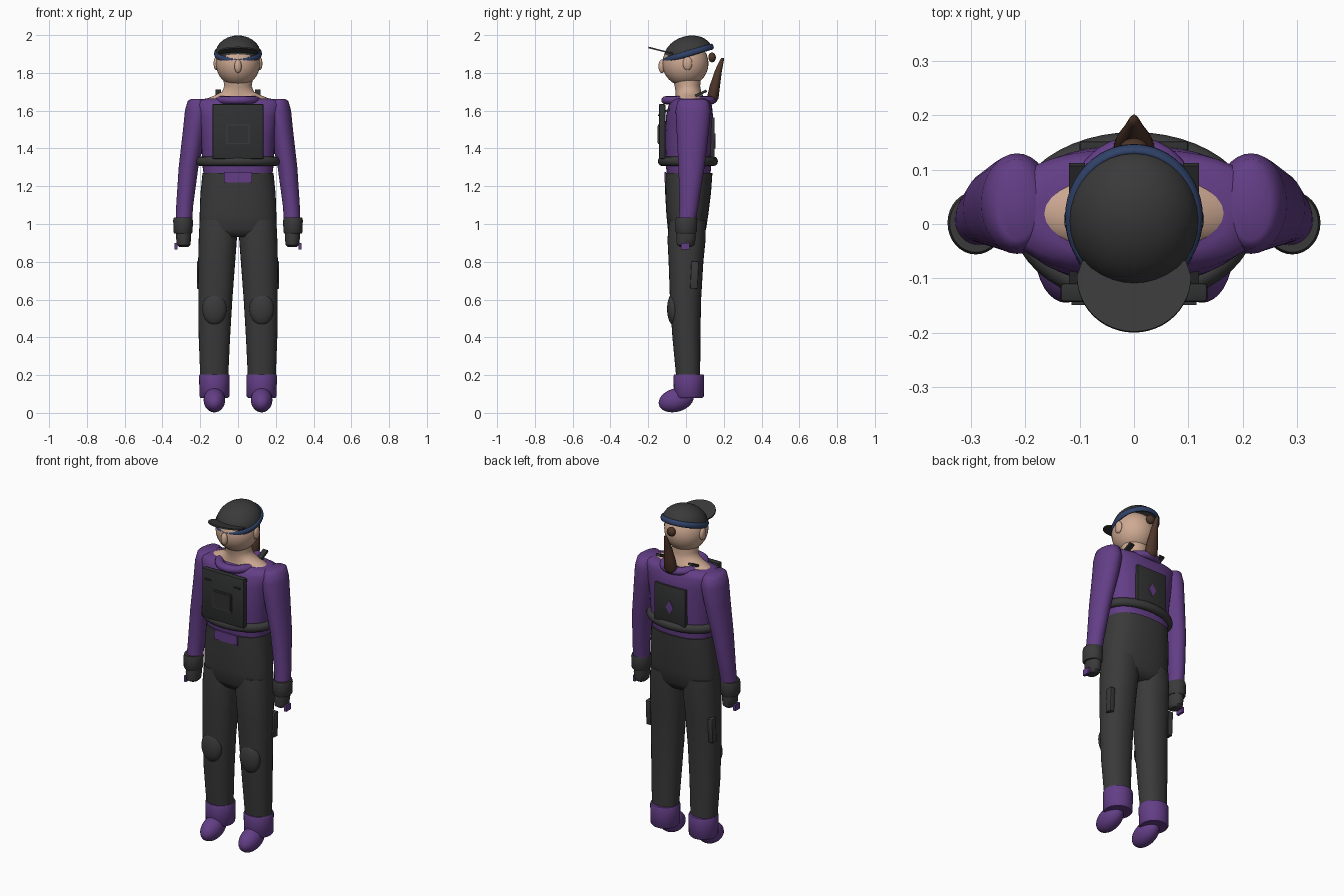
import bpy, bmesh, math
from mathutils import Matrix, Vector


def material(name, rgb):
    m = bpy.data.materials.new(name)
    m.diffuse_color = (*rgb, 1)
    return m


PURPLE = material("purple cloth", (0.125, 0.048, 0.24))
DARK = material("charcoal cloth", (0.042, 0.042, 0.042))
BLACK = material("black gear", (0.03, 0.031, 0.032))
SKIN = material("skin", (0.62, 0.40, 0.29))
BLUE = material("navy band", (0.03, 0.055, 0.14))
BROWN = material("brown hair", (0.075, 0.036, 0.022))


def finish(name, bm, mat, angle=40):
    bmesh.ops.recalc_face_normals(bm, faces=bm.faces)
    me = bpy.data.meshes.new(name)
    bm.to_mesh(me)
    bm.free()
    me.materials.append(mat)
    ob = bpy.data.objects.new(name, me)
    bpy.context.collection.objects.link(ob)
    bpy.ops.object.select_all(action='DESELECT')
    ob.select_set(True)
    bpy.context.view_layer.objects.active = ob
    bpy.ops.object.shade_smooth_by_angle(angle=math.radians(angle))
    return ob


def loft(name, sections, mat, side=1, power=2.0, n=32, angle=40):
    """Stack of horizontal rings: (z, centre x, half width, y front, y back)."""
    bm = bmesh.new()
    rings = []
    for z, cx, rx, y0, y1 in sections:
        ring = []
        for i in range(n):
            a = 2 * math.pi * i / n
            c, s = math.cos(a), math.sin(a)
            u = math.copysign(abs(c) ** (2 / power), c)
            v = math.copysign(abs(s) ** (2 / power), s)
            ring.append(bm.verts.new((side * (cx + rx * u), (y0 + y1) / 2 + (y1 - y0) / 2 * v, z)))
        rings.append(ring)
    for a, b in zip(rings, rings[1:]):
        for i in range(n):
            j = (i + 1) % n
            bm.faces.new((a[i], a[j], b[j], b[i]))
    bm.faces.new(rings[0])
    bm.faces.new(rings[-1])
    return finish(name, bm, mat, angle)


def place(loc, scale, tilt=0, turn=0):
    return (Matrix.Translation(loc) @ Matrix.Rotation(turn, 4, 'Z') @ Matrix.Rotation(tilt, 4, 'X')
            @ Matrix.Diagonal((*scale, 1)))


def ball(name, loc, radii, mat, tilt=0, half=False):
    bm = bmesh.new()
    bmesh.ops.create_uvsphere(bm, u_segments=32, v_segments=16, radius=1)
    if half:
        bmesh.ops.delete(bm, geom=[v for v in bm.verts if v.co.z < -0.01], context='VERTS')
    bm.transform(place(loc, radii, tilt))
    return finish(name, bm, mat)


def box(name, loc, size, mat, tilt=0, turn=0, bevel=0.0):
    bm = bmesh.new()
    bmesh.ops.create_cube(bm, size=1)
    bm.transform(Matrix.Diagonal((*size, 1)))
    if bevel:
        bmesh.ops.bevel(bm, geom=bm.edges[:], offset=bevel, segments=2, affect='EDGES', profile=0.5)
    bm.transform(place(loc, (1, 1, 1), tilt, turn))
    return finish(name, bm, mat, 30)


def ring(name, loc, rx, ry, tube_w, tube_h, mat, tilt=0, n=48, m=12):
    """Elliptical hoop with an oval cross-section."""
    bm = bmesh.new()
    grid = []
    for i in range(n):
        a = 2 * math.pi * i / n
        row = []
        for k in range(m):
            b = 2 * math.pi * k / m
            w = tube_w * math.cos(b)
            row.append(bm.verts.new(((rx + w) * math.cos(a), (ry + w) * math.sin(a), tube_h * math.sin(b))))
        grid.append(row)
    for i in range(n):
        for k in range(m):
            p, q = grid[i], grid[(i + 1) % n]
            bm.faces.new((p[k], q[k], q[(k + 1) % m], p[(k + 1) % m]))
    bm.transform(place(loc, (1, 1, 1), tilt))
    return finish(name, bm, mat, 60)


def plate(name, outline, thick, matrix, mat):
    bm = bmesh.new()
    face = bm.faces.new([bm.verts.new((x, y, 0)) for x, y in outline])
    ext = bmesh.ops.extrude_face_region(bm, geom=[face])
    bmesh.ops.translate(bm, vec=(0, 0, thick), verts=[g for g in ext['geom'] if isinstance(g, bmesh.types.BMVert)])
    bm.transform(matrix)
    return finish(name, bm, mat, 30)


# Head, neck and bare shoulders
ball("head", (0, -0.003, 1.85), (0.117, 0.122, 0.122), SKIN)
ball("nose", (0, -0.128, 1.835), (0.019, 0.018, 0.036), SKIN)
loft("neck", [(1.64, 0, 0.20, -0.065, 0.10), (1.66, 0, 0.175, -0.055, 0.095), (1.68, 0, 0.125, -0.055, 0.09),
              (1.70, 0, 0.085, -0.055, 0.08), (1.73, 0, 0.072, -0.06, 0.075), (1.80, 0, 0.085, -0.08, 0.08)],
     SKIN, angle=70)
for s in (-1, 1):
    ball("ear", (s * 0.115, 0.008, 1.85), (0.014, 0.025, 0.036), SKIN)

# Cap, band and brim
TILT = 0.29
ball("cap_dome", (0, 0.012, 1.897), (0.121, 0.131, 0.098), DARK, TILT, half=True)
ring("cap_band", (0, 0.012, 1.902), 0.117, 0.130, 0.010, 0.016, BLUE, TILT)
brim = [(0.105 * math.cos(a), -0.105 * math.sin(a)) for a in [math.pi * i / 24 for i in range(25)]]
brim = [(0.095, 0.03)] + brim + [(-0.095, 0.03)]
plate("cap_brim", brim, 0.008, place((0, -0.098, 1.905), (1, 1, 1), -0.25), DARK)

# Hair
loft("ponytail", [(1.645, 0, 0.028, 0.12, 0.16), (1.665, 0, 0.038, 0.11, 0.172), (1.73, 0, 0.033, 0.125, 0.18),
                  (1.81, 0, 0.02, 0.152, 0.19), (1.865, 0, 0.010, 0.178, 0.20), (1.88, 0, 0.003, 0.188, 0.202)],
     BROWN, n=20, angle=70)
ball("hair_knot", (0, 0.138, 1.882), (0.026, 0.02, 0.026), BROWN)

# Jacket
loft("jacket_body", [(1.25, 0, 0.18, -0.10, 0.128), (1.32, 0, 0.19, -0.108, 0.135), (1.45, 0, 0.195, -0.112, 0.143),
                     (1.57, 0, 0.215, -0.106, 0.143), (1.63, 0, 0.235, -0.092, 0.137),
                     (1.652, 0, 0.232, -0.075, 0.125), (1.664, 0, 0.17, -0.06, 0.11)], PURPLE, power=2.5, n=40, angle=65)
ring("collar", (0, 0.015, 1.655), 0.100, 0.120, 0.026, 0.022, PURPLE)

# Sleeves, gloves and cuffs
for s in (-1, 1):
    loft("sleeve", [(1.662, 0.215, 0.035, -0.03, 0.10), (1.65, 0.215, 0.052, -0.045, 0.12),
                    (1.60, 0.215, 0.066, -0.055, 0.13), (1.50, 0.229, 0.062, -0.05, 0.122),
                    (1.30, 0.262, 0.052, -0.04, 0.098), (1.10, 0.282, 0.045, -0.034, 0.066),
                    (1.01, 0.287, 0.043, -0.04, 0.05)], PURPLE, s, angle=70)
    loft("glove_cuff", [(0.95, 0.291, 0.046, -0.05, 0.052), (0.96, 0.291, 0.051, -0.056, 0.058),
                        (1.02, 0.291, 0.052, -0.056, 0.060), (1.035, 0.291, 0.048, -0.052, 0.056)], DARK, s)
    loft("glove", [(0.878, 0.288, 0.024, -0.03, 0.03), (0.89, 0.288, 0.036, -0.048, 0.045),
                   (0.93, 0.288, 0.040, -0.052, 0.052), (0.97, 0.288, 0.038, -0.045, 0.048)], DARK, s)
    box("hand_tag", (s * 0.328, -0.005, 0.882), (0.014, 0.045, 0.035), PURPLE)

# Trousers
loft("trouser_hips", [(0.93, 0, 0.195, -0.07, 0.08), (0.97, 0, 0.204, -0.096, 0.106), (1.05, 0, 0.203, -0.104, 0.118),
                      (1.16, 0, 0.199, -0.110, 0.132), (1.27, 0, 0.188, -0.112, 0.14)], DARK, power=2.4, n=40, angle=65)
for s in (-1, 1):
    loft("trouser_leg", [(0.17, 0.126, 0.073, -0.05, 0.075), (0.40, 0.125, 0.083, -0.072, 0.076),
                         (0.60, 0.120, 0.090, -0.085, 0.08), (0.80, 0.113, 0.098, -0.092, 0.092),
                         (0.92, 0.107, 0.101, -0.098, 0.104), (1.02, 0.102, 0.101, -0.09, 0.105)],
         DARK, s, power=2.2, angle=70)
    ball("knee_pad", (s * 0.125, -0.066, 0.55), (0.064, 0.034, 0.085), DARK)
    box("thigh_pocket", (s * 0.203, 0.045, 0.73), (0.03, 0.04, 0.145), DARK, tilt=-0.05, bevel=0.005)
box("jacket_hem", (0, -0.1105, 1.247), (0.15, 0.009, 0.055), PURPLE)

# Boots
for s in (-1, 1):
    loft("boot_cuff", [(0.08, 0.125, 0.073, -0.058, 0.088), (0.088, 0.125, 0.079, -0.064, 0.094),
                       (0.195, 0.125, 0.081, -0.066, 0.096), (0.204, 0.125, 0.077, -0.062, 0.092)], PURPLE, s)
    ball("boot_foot", (s * 0.125, -0.052, 0.068), (0.057, 0.095, 0.062), PURPLE, 0.28)

# Waist belt
ring("belt", (0, 0.01, 1.332), 0.203, 0.137, 0.022, 0.025, DARK)

# Chest pack with its screen frame and slots
box("chest_pack", (0, -0.126, 1.49), (0.27, 0.034, 0.29), BLACK, bevel=0.006)
box("pack_frame", (0, -0.145, 1.475), (0.125, 0.006, 0.105), DARK)
box("pack_screen", (0, -0.148, 1.475), (0.11, 0.006, 0.09), BLACK)
for s in (-1, 1):
    box("pack_slot", (s * 0.095, -0.145, 1.577), (0.04, 0.008, 0.008), BLACK)
    box("front_strap", (s * 0.105, -0.10, 1.60), (0.03, 0.075, 0.012), BLACK, tilt=0.45)
    box("neck_tab", (s * 0.105, 0.08, 1.692), (0.03, 0.065, 0.014), BLACK, tilt=0.45)

# Back panel with a plain diamond patch
box("back_panel", (0, 0.140, 1.455), (0.20, 0.024, 0.22), BLACK, bevel=0.004)
plate("back_patch", [(0, -0.04), (0.025, 0), (0, 0.04), (-0.025, 0)], 0.006,
      place((0, 0.155, 1.44), (1, 1, 1), math.pi / 2), PURPLE)
